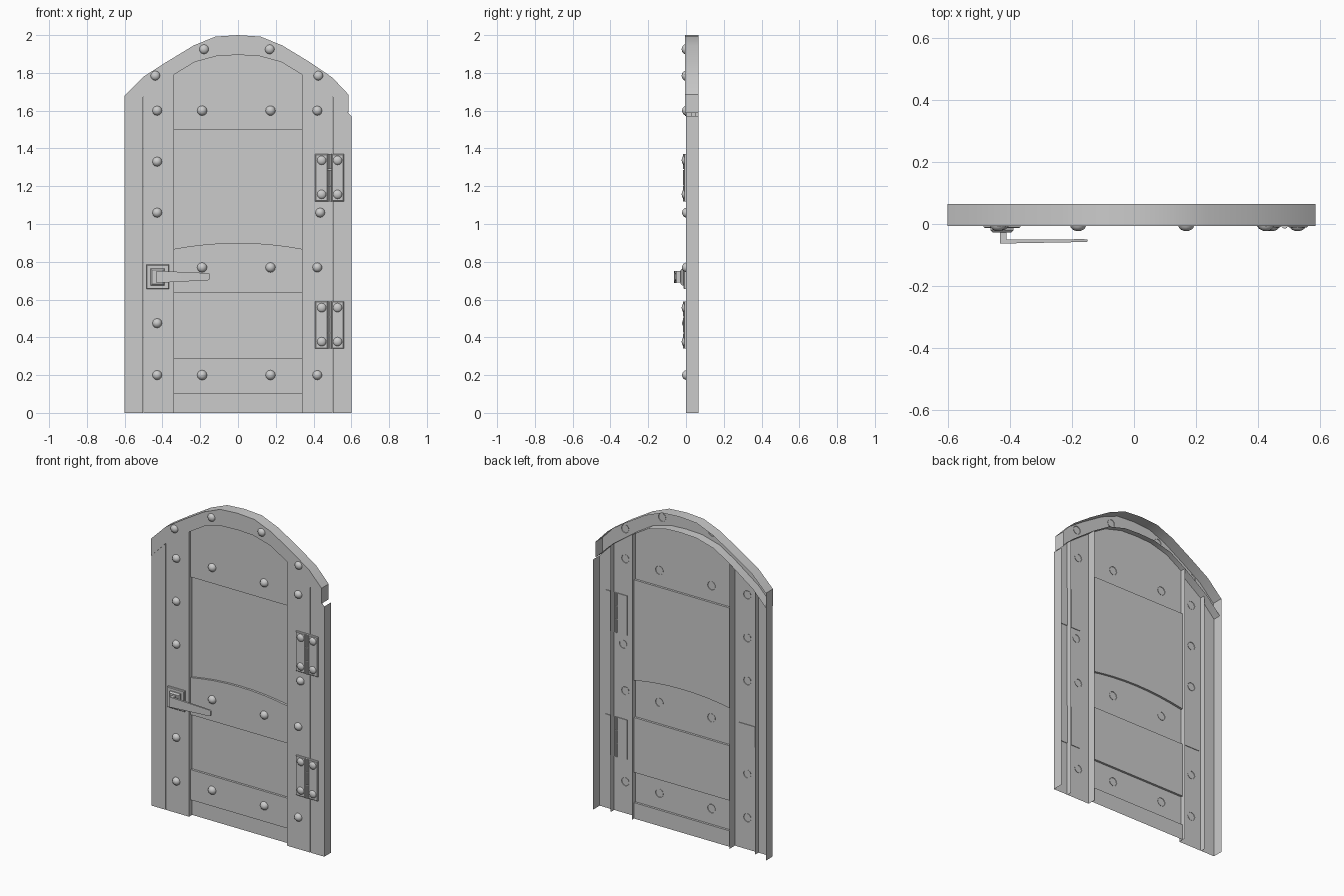
import bpy, bmesh, math

if "Cube" in bpy.data.objects:
    bpy.data.objects.remove(bpy.data.objects["Cube"])


def finish(name, bm):
    me = bpy.data.meshes.new(name)
    bm.to_mesh(me)
    bm.free()
    ob = bpy.data.objects.new(name, me)
    bpy.context.collection.objects.link(ob)
    bpy.ops.object.select_all(action='DESELECT')
    ob.select_set(True)
    bpy.context.view_layer.objects.active = ob
    bpy.ops.object.shade_smooth_by_angle(angle=math.radians(35))
    return ob


def sheet(name, pts, y, walls, sx=1):
    """Open-backed sheet: (x, z) outline counter-clockwise, walls = {edge index: back y}."""
    bm = bmesh.new()
    v = [bm.verts.new((x * sx, y, z)) for x, z in pts]
    bm.faces.new(v if sx > 0 else v[::-1])
    for i, back in walls.items():
        a, b = v[i], v[(i + 1) % len(v)]
        c = bm.verts.new((a.co.x, back, a.co.z))
        d = bm.verts.new((b.co.x, back, b.co.z))
        bm.faces.new([b, a, c, d] if sx > 0 else [a, b, d, c])
    bmesh.ops.remove_doubles(bm, verts=bm.verts, dist=1e-5)
    return finish(name, bm)


def rect(x0, x1, z0, z1):
    return [(x0, z0), (x1, z0), (x1, z1), (x0, z1)]


def plate(name, x0, x1, z0, z1, y0, y1, inset=0.004):
    """Block with a chamfered front face at y0."""
    bm = bmesh.new()
    back = [bm.verts.new((x, y1, z)) for x, z in rect(x0, x1, z0, z1)]
    mid = [bm.verts.new((x, y0 + inset, z)) for x, z in rect(x0, x1, z0, z1)]
    top = [bm.verts.new((x, y0, z)) for x, z in
           rect(x0 + inset, x1 - inset, z0 + inset, z1 - inset)]
    bm.faces.new(top)
    for lo, hi in ((back, mid), (mid, top)):
        for i in range(4):
            j = (i + 1) % 4
            bm.faces.new([lo[i], lo[j], hi[j], hi[i]])
    bm.faces.new(back[::-1])
    return finish(name, bm)


def rivet(x, z, y, r=0.026, h=0.021):
    """Open domed rivet whose rim sits just behind the surface at y."""
    bm = bmesh.new()
    n, rings = 12, [0, 25, 48, 70]
    loops = []
    for a in map(math.radians, rings):
        loops.append([bm.verts.new((x + r * math.cos(a) * math.cos(t * math.tau / n),
                                    y + 0.003 - (h + 0.003) * math.sin(a),
                                    z + r * math.cos(a) * math.sin(t * math.tau / n)))
                      for t in range(n)])
    tip = bm.verts.new((x, y - h, z))
    for lo, hi in zip(loops, loops[1:]):
        for i in range(n):
            j = (i + 1) % n
            bm.faces.new([lo[i], lo[j], hi[j], hi[i]])
    for i in range(n):
        bm.faces.new([loops[-1][i], loops[-1][(i + 1) % n], tip])
    return finish("rivet", bm)


BACK, WALL, PANEL, PLANK = 0.065, 0.052, 0.03, 0.016

# Arched top frame
inner = [(-0.6, 1.572), (-0.5, 1.675), (-0.34, 1.79), (-0.23, 1.857), (-0.11, 1.89), (0, 1.895),
         (0.11, 1.89), (0.23, 1.857), (0.34, 1.79), (0.5, 1.675), (0.585, 1.588)]
outer = [(0.585, 1.685), (0.5, 1.775), (0.38, 1.857), (0.235, 1.945), (0.12, 1.992), (0, 2.0),
         (-0.12, 1.992), (-0.235, 1.945), (-0.38, 1.857), (-0.5, 1.78), (-0.6, 1.68)]
arch_walls = {i: WALL for i in range(10)}
arch_walls.update({i: BACK for i in range(10, 22)})
sheet("arch_frame", inner + outer, -0.006, arch_walls)

# Outer jambs and inner stiles
for s in (-1, 1):
    sheet("jamb", [(0.504, 0), (0.6, 0), (0.6, 1.572), (0.504, 1.671)], 0,
          {1: BACK, 3: 0.03}, s)
    sheet("stile", [(0.34, 0), (0.499, 0), (0.499, 1.676), (0.34, 1.79)], 0,
          {1: 0.03, 3: WALL}, s)

# Recessed panels between the planks
sheet("lower_strip", rect(-0.34, 0.34, 0, 0.10), PANEL, {})
sheet("lower_panel", rect(-0.34, 0.34, 0.29, 0.635), PANEL, {})
curve = [(0.34 - 0.085 * i, 0.868 + 0.032 * (1 - ((i - 4) / 4) ** 2)) for i in range(9)]
sheet("upper_panel", curve[::-1] + [(0.34, 1.5), (-0.34, 1.5)], PANEL, {})

# Cross planks
sheet("bottom_plank", rect(-0.34, 0.34, 0.10, 0.29), PLANK, {0: PANEL, 2: PANEL})
mid_walls = {i: PANEL for i in range(2, 10)}
mid_walls[0] = PANEL
sheet("middle_plank", [(-0.34, 0.635), (0.34, 0.635)] + curve, PLANK, mid_walls)
sheet("top_plank", [(-0.34, 1.5), (0.34, 1.5)] + inner[2:9][::-1], PLANK, {0: PANEL})

# Rivets on stiles, arch and planks
for z in (1.6, 1.33, 1.06, 0.475, 0.2):
    rivet(-0.428, z, 0)
for x, z in ((0.42, 1.6), (0.435, 1.06), (0.42, 0.77), (0.42, 0.2)):
    rivet(x, z, 0)
for x, z in ((-0.438, 1.785), (-0.18, 1.925), (0.168, 1.925), (0.425, 1.785)):
    rivet(x, z, -0.006, h=0.017)
for z in (1.6, 0.77, 0.2):
    for x in (-0.19, 0.172):
        rivet(x, z, PLANK, 0.027, 0.022)

# Hinges: two leaves, three knuckles, four rivets each
for z in (0.34, 1.12):
    plate("hinge_leaf", 0.408, 0.474, z, z + 0.25, -0.011, 0.004)
    plate("hinge_leaf", 0.496, 0.56, z, z + 0.25, -0.011, 0.004)
    for a, b in ((0, 0.08), (0.085, 0.165), (0.17, 0.25)):
        bm = bmesh.new()
        bmesh.ops.create_cone(bm, cap_ends=True, segments=10, radius1=0.011,
                              radius2=0.011, depth=b - a)
        bmesh.ops.translate(bm, verts=bm.verts, vec=(0.485, -0.004, z + (a + b) / 2))
        finish("hinge_knuckle", bm)
    for x in (0.443, 0.527):
        for dz in (0.037, 0.217):
            rivet(x, z + dz, -0.011, 0.025, 0.012)

# Latch: back plate, boss, neck and tapered lever
plate("latch_plate", -0.485, -0.365, 0.655, 0.785, -0.013, 0.004)
plate("latch_boss", -0.462, -0.388, 0.675, 0.765, -0.028, -0.013, 0.008)
plate("latch_neck", -0.432, -0.41, 0.69, 0.752, -0.056, -0.026, 0.002)
bm = bmesh.new()
ends = []
for x, y0, y1, z0, z1 in ((-0.432, -0.063, -0.05, 0.688, 0.752),
                          (-0.16, -0.058, -0.049, 0.702, 0.74),
                          (-0.15, -0.057, -0.05, 0.706, 0.736)):
    ends.append([bm.verts.new((x, y, z)) for y, z in ((y0, z0), (y1, z0), (y1, z1), (y0, z1))])
for lo, hi in zip(ends, ends[1:]):
    for i in range(4):
        j = (i + 1) % 4
        bm.faces.new([lo[i], lo[j], hi[j], hi[i]])
bm.faces.new(ends[0])
bm.faces.new(ends[-1])
bmesh.ops.recalc_face_normals(bm, faces=bm.faces)
finish("latch_lever", bm)
